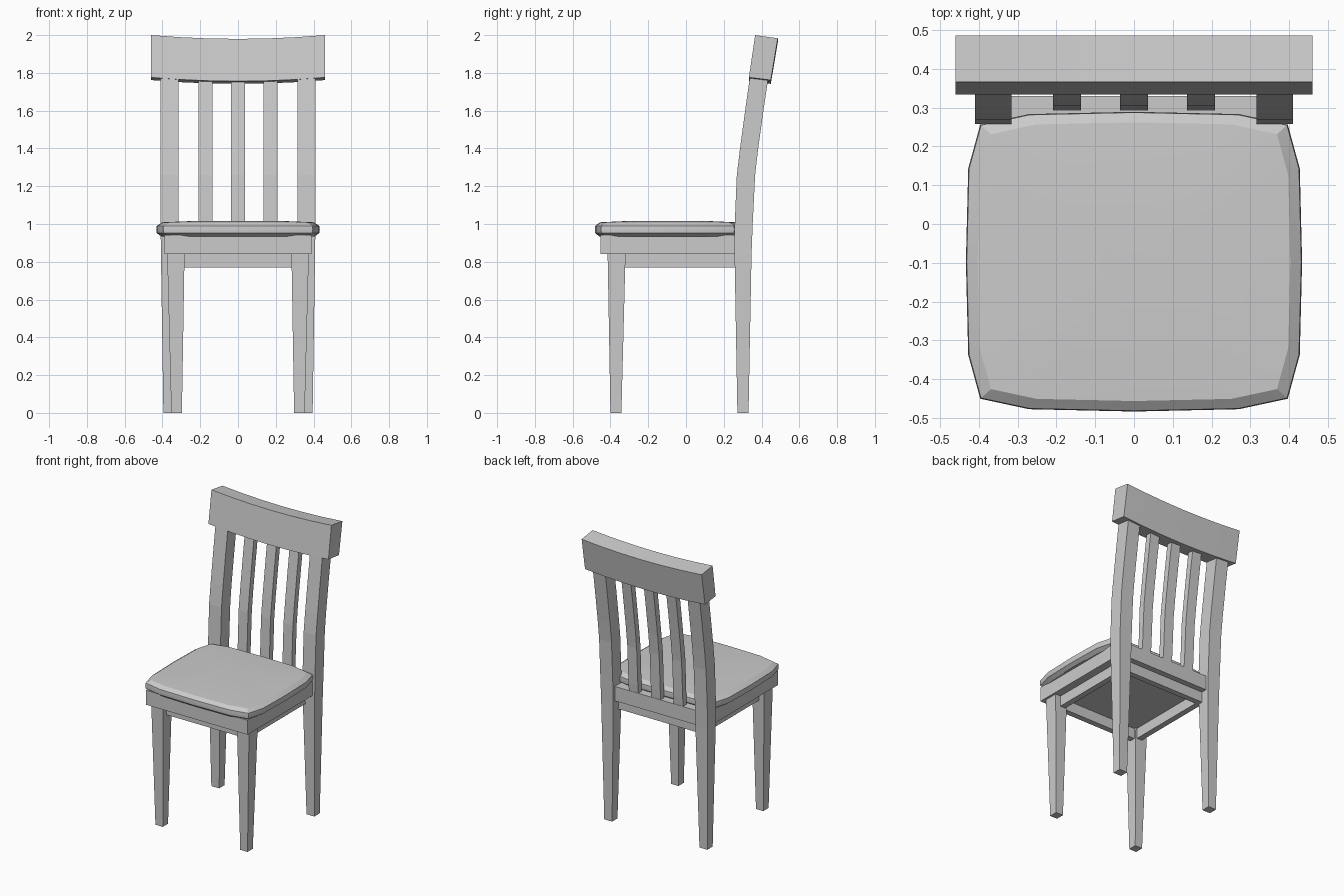
import bpy, bmesh

if "Cube" in bpy.data.objects:
    bpy.data.objects.remove(bpy.data.objects["Cube"])


def make(name, rings, closed=False):
    """Bridge successive rings of points; cap the ends unless the loft closes on itself."""
    bm = bmesh.new()
    loops = [[bm.verts.new(p) for p in ring] for ring in rings]
    n = len(loops[0])
    pairs = list(zip(loops, loops[1:]))
    if closed:
        pairs.append((loops[-1], loops[0]))
    for a, b in pairs:
        for i in range(n):
            j = (i + 1) % n
            bm.faces.new((a[i], a[j], b[j], b[i]))
    if not closed:
        bm.faces.new(loops[0])
        bm.faces.new(loops[-1])
    bmesh.ops.recalc_face_normals(bm, faces=bm.faces)
    mesh = bpy.data.meshes.new(name)
    bm.to_mesh(mesh)
    bm.free()
    ob = bpy.data.objects.new(name, mesh)
    bpy.context.collection.objects.link(ob)
    return ob


def rect(x0, x1, y0, y1, z):
    return [(x0, y0, z), (x1, y0, z), (x1, y1, z), (x0, y1, z)]


def mirror_x(ob):
    ob.modifiers.new("mirror", 'MIRROR').use_axis[0] = True


# Tapered front legs
mirror_x(make("front_legs", [rect(0.297, 0.353, -0.40, -0.342, 0),
                             rect(0.283, 0.375, -0.415, -0.32, 0.845)]))

# Back posts: tapered leg below, curving backwards above the seat
posts = [(0, 0.335, 0.395, 0.272, 0.331),
         (0.84, 0.315, 0.408, 0.257, 0.347),
         (1.0, 0.315, 0.41, 0.258, 0.353),
         (1.26, 0.315, 0.41, 0.269, 0.366),
         (1.40, 0.315, 0.41, 0.286, 0.382),
         (1.60, 0.315, 0.41, 0.313, 0.410),
         (1.79, 0.315, 0.41, 0.340, 0.438)]
mirror_x(make("back_posts", [rect(a, b, c, d, z) for z, a, b, c, d in posts]))

# Three slats following the curve of the posts
for i in (-1, 0, 1):
    x = i * 0.172
    make("back_slat", [rect(x - 0.036, x + 0.036, c + 0.035, d - 0.02, max(z, 0.93))
                       for z, a, b, c, d in posts[1:]])

# Leaning top rail, sagging slightly in the middle
section = [(0.333, 1.776), (0.366, 2.0), (0.486, 1.983), (0.449, 1.762)]
N = 6
rail = []
for i in range(N + 1):
    t = 2 * i / N - 1
    rail.append([(0.46 * t, y, z - 0.02 * (1 - t * t)) for y, z in section])
make("top_rail", rail)

# Seat frame and the inset apron ring under it
make("seat_frame", [rect(-0.39, 0.39, -0.452, 0.33, 0.842),
                    rect(-0.39, 0.39, -0.452, 0.33, 0.942)])
o, w = (0.335, -0.375, 0.29), 0.04
outer = lambda z: rect(-o[0], o[0], o[1], o[2], z)
inner = lambda z: rect(-o[0] + w, o[0] - w, o[1] + w, o[2] - w, z)
make("apron", [outer(0.845), outer(0.77), inner(0.77), inner(0.845)], closed=True)

# Rounded seat cushion, outline mirrored from one quarter
quarter = [(0.433, 0), (0.427, 0.24), (0.396, 0.353), (0.27, 0.380), (0, 0.386)]
half = quarter + [(-x, y) for x, y in quarter[-2::-1]]
outline = half + [(x, -y) for x, y in half[-2:0:-1]]
levels = [(0.935, 0.94), (0.952, 0.995), (0.97, 1.0), (0.99, 0.995),
          (1.009, 0.93), (1.015, 0.6), (1.017, 0.2)]
seat = make("seat", [[(x * s, y * s - 0.097, z) for x, y in outline] for z, s in levels])
bpy.context.view_layer.objects.active = seat
seat.select_set(True)
bpy.ops.object.shade_smooth_by_angle(angle=0.5)
